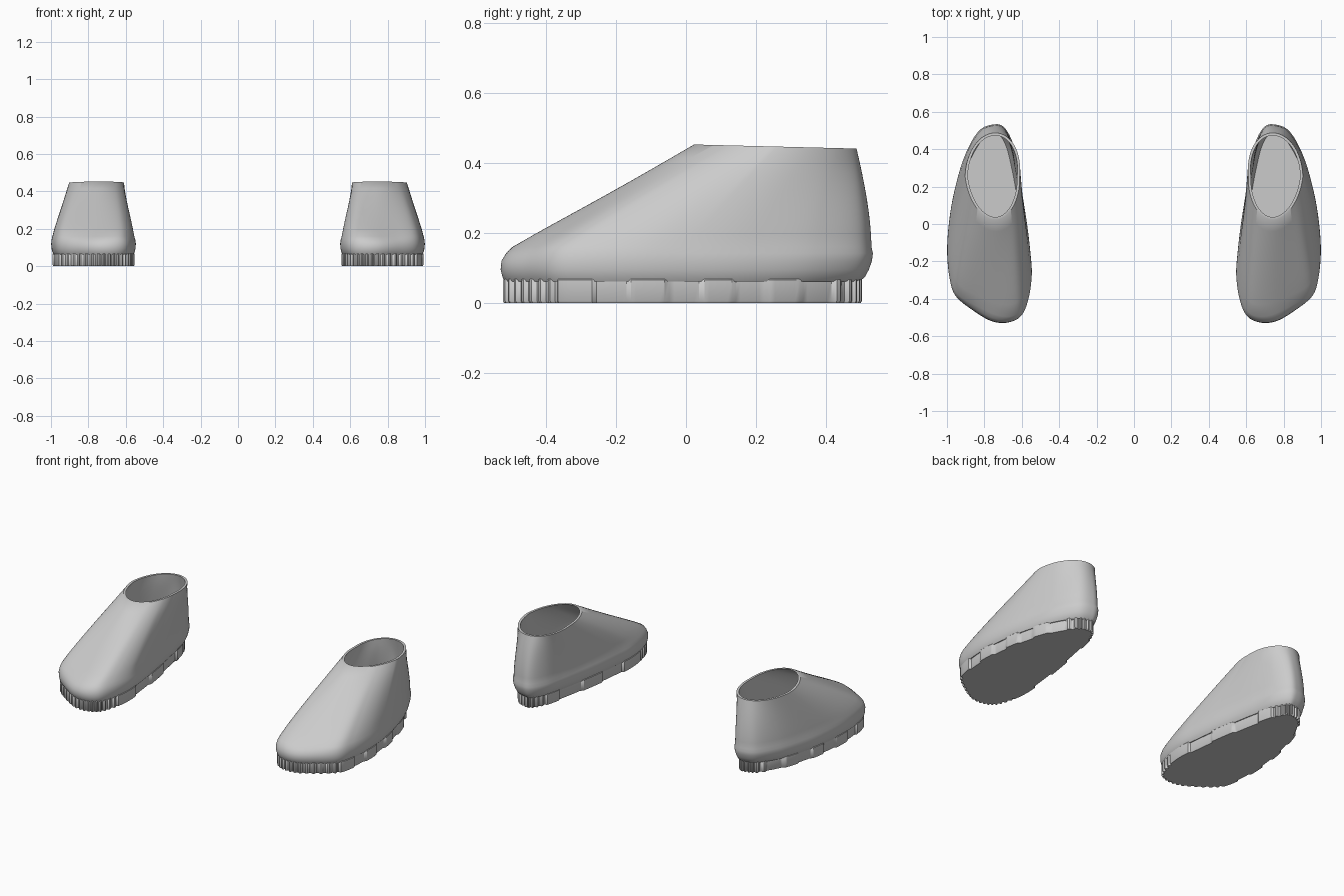
import bpy, bmesh, math
from mathutils import Vector

if "Cube" in bpy.data.objects:
    bpy.data.objects.remove(bpy.data.objects["Cube"])

CX = 0.77
# Foot outline seen from above (right-hand shoe), counter-clockwise from the heel
OUTLINE = [(0.745, 0.535), (0.69, 0.515), (0.645, 0.43), (0.618, 0.30), (0.595, 0.15),
           (0.572, 0.0), (0.555, -0.14), (0.546, -0.27), (0.563, -0.40), (0.60, -0.49),
           (0.67, -0.528), (0.76, -0.522), (0.86, -0.465), (0.955, -0.385), (0.988, -0.28),
           (0.999, -0.13), (0.985, 0.04), (0.955, 0.20), (0.905, 0.37), (0.83, 0.50)]


def smooth_loop(pts, steps):
    """Closed Catmull-Rom curve through the points."""
    out, n = [], len(pts)
    for i in range(n):
        a, b, c, d = (Vector(pts[(i + k) % n]) for k in (-1, 0, 1, 2))
        for j in range(steps):
            t = j / steps
            out.append(0.5 * (2 * b + (c - a) * t + (2 * a - 5 * b + 4 * c - d) * t * t
                              + (3 * b - a - 3 * c + d) * t ** 3))
    return out


BASE = smooth_loop(OUTLINE, 12)
N = len(BASE)
ANG = [math.atan2(p.y / 0.53, (p.x - CX) / 0.225) for p in BASE]


def inset(i, d):
    """Base point moved inward along the outline normal."""
    tan = (BASE[(i + 1) % N] - BASE[i - 1]).normalized()
    return BASE[i] + Vector((-tan.y, tan.x)) * d


def toe(i):
    return max(0, -math.sin(ANG[i])) ** 3


def heel(i):
    return max(0, math.sin(ANG[i])) ** 3


def low_ring(z, side, front, back):
    ring = []
    for i in range(N):
        p = inset(i, side + front * toe(i) + back * heel(i))
        ring.append((p.x, p.y, z))
    return ring


def upper_ring(s, wall=0.0):
    """Blend from the foot outline (s=0) to the egg-shaped ankle opening (s=1)."""
    ring = []
    for i, a in enumerate(ANG):
        b = inset(i, 0.006 + 0.036 * toe(i) + wall)
        sn = math.sin(a)
        tx = 0.757 - 0.015 * abs(sn) + (0.146 - wall) * math.cos(a) * (1 + 0.06 * sn)
        ty = 0.255 + (0.232 - wall) * sn
        tz = 0.453 - 0.025 * ty
        h = s ** (1.12 + 0.6 * heel(i) - 0.12 * toe(i))
        ring.append((b.x + (tx - b.x) * h, b.y + (ty - b.y) * h, 0.16 + (tz - 0.16) * s))
    return ring


def loft(name, rings):
    """Skin a stack of rings, close both ends and mirror to make the pair."""
    bm = bmesh.new()
    loops = [[bm.verts.new(p) for p in r] for r in rings]
    for lo, hi in zip(loops, loops[1:]):
        for i in range(N):
            j = (i + 1) % N
            bm.faces.new((lo[i], lo[j], hi[j], hi[i]))
    bm.faces.new(loops[0])
    bm.faces.new(loops[-1])
    bmesh.ops.recalc_face_normals(bm, faces=bm.faces)
    me = bpy.data.meshes.new(name)
    bm.to_mesh(me)
    bm.free()
    ob = bpy.data.objects.new(name, me)
    bpy.context.collection.objects.link(ob)
    bpy.ops.object.select_all(action='DESELECT')
    ob.select_set(True)
    bpy.context.view_layer.objects.active = ob
    bpy.ops.object.shade_smooth_by_angle(angle=math.radians(38))
    ob.modifiers.new("pair", 'MIRROR').use_axis = (True, False, False)


# Shoe upper: outside skin, rolled rim, inner lining and insole
STEPS = [k / 8 for k in range(9)]
outside = [low_ring(0.062, 0.014, 0, 0.026), low_ring(0.075, 0.007, 0, 0.018),
           low_ring(0.095, 0.002, 0, 0.012), low_ring(0.12, 0.0, 0.005, 0.005),
           low_ring(0.142, 0.002, 0.018, 0.0)]
outside += [upper_ring(s) for s in STEPS]
lining = [upper_ring(s, 0.014) for s in reversed(STEPS)]
loft("shoe_upper", outside + lining + [low_ring(0.085, 0.03, 0.02, 0.02)])


# Sole with tread blocks cut around its edge
def groove(i):
    y = BASE[i].y
    if y < -0.36 or y > 0.42:
        return i % 4 < 2
    width = 0.10 if BASE[i].x > CX else 0.17
    return int((y + 0.36) / width) % 2 == 1


def sole_ring(z, extra=0.0):
    ring = []
    for i in range(N):
        p = inset(i, 0.008 + 0.026 * heel(i) + extra + (0.011 if groove(i) else 0))
        ring.append((p.x, p.y, z))
    return ring


loft("tread_sole", [sole_ring(0.0, 0.004), sole_ring(0.006), sole_ring(0.066), sole_ring(0.074, 0.008)])
